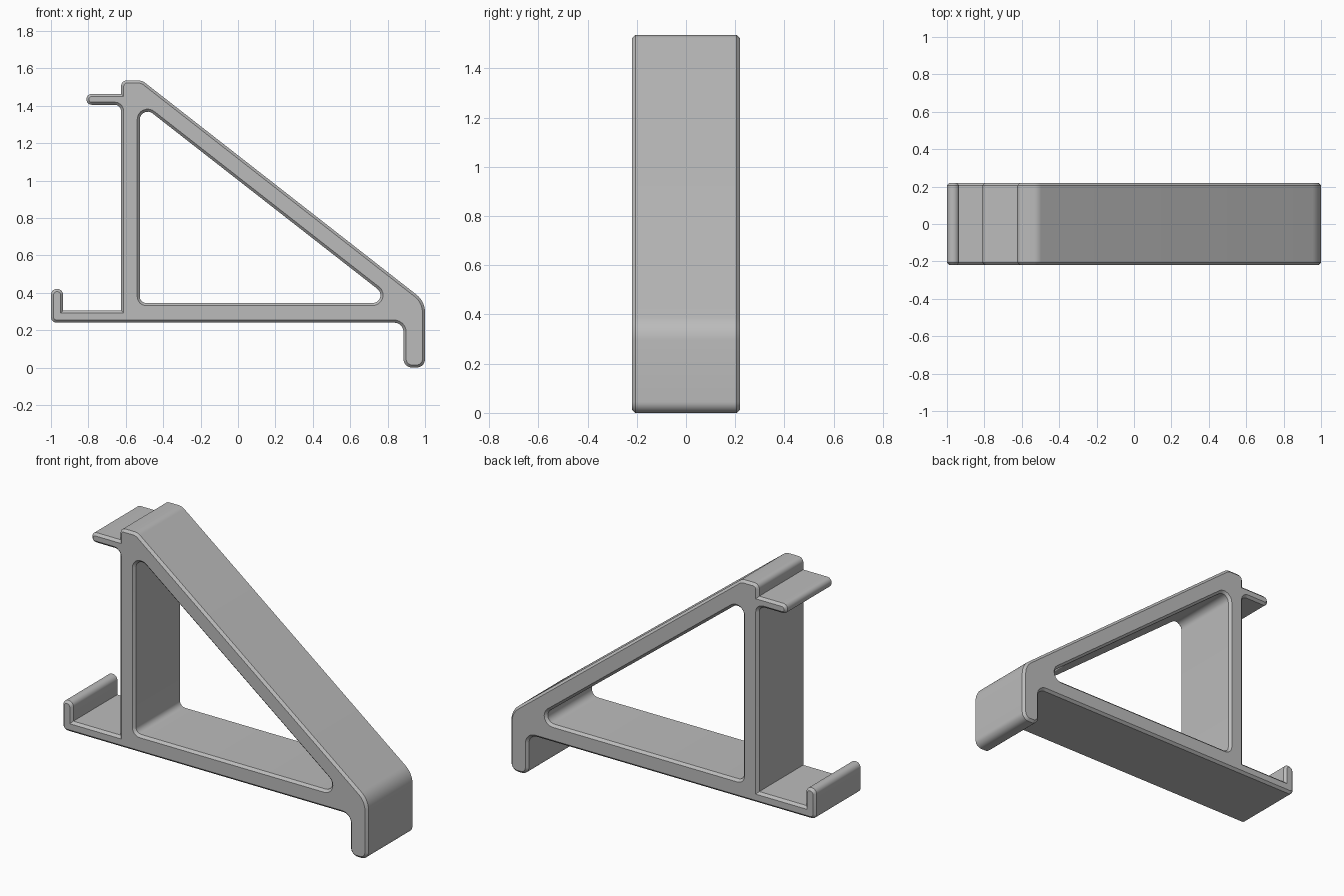
import bpy
import bmesh
import math
from mathutils import Vector

cube = bpy.data.objects.get("Cube")
if cube:
    bpy.data.objects.remove(cube, do_unlink=True)

HALF_DEPTH = 0.22
CHAMFER = 0.014
SEGMENTS = 8

# Side profile, counter-clockwise: x, z, corner radius
OUTLINE = [
    (-1, 0.24, 0.03), (0.885, 0.24, 0.05), (0.885, 0, 0.045), (1, 0, 0.045),
    (1, 0.354, 0.12), (-0.513, 1.535, 0.06),
    (-0.625, 1.535, 0.03), (-0.625, 1.463, 0),
    (-0.81, 1.463, 0.027), (-0.81, 1.405, 0.027), (-0.625, 1.405, 0.035),
    (-0.625, 0.305, 0), (-0.935, 0.305, 0),
    (-0.935, 0.42, 0.031), (-1, 0.42, 0.031),
]
# Triangular window, clockwise so that its material also lies on the left
WINDOW = [(-0.525, 0.345, 0.035), (-0.525, 1.412, 0.042), (0.842, 0.345, 0.042)]


def rounded_loop(corners, inset):
    """Round every corner, with the walls moved into the material by inset."""
    result = []
    for i, (x, z, radius) in enumerate(corners):
        corner = Vector((x, z))
        before = Vector(corners[i - 1][:2])
        after = Vector(corners[(i + 1) % len(corners)][:2])
        d1 = (corner - before).normalized()
        d2 = (after - corner).normalized()
        n1, n2 = Vector((-d1.y, d1.x)), Vector((-d2.y, d2.x))
        turn = math.atan2(d1.x * d2.y - d1.y * d2.x, d1.dot(d2))
        miter = (n1 + n2) / (1 + n1.dot(n2))
        if radius == 0:
            result.append(corner + miter * inset)
            continue
        # Arc centre is inside on convex corners, outside on concave ones
        side = 1 if turn > 0 else -1
        centre = corner + miter * radius * side
        arm = -n1 * side * (radius - inset * side)
        start = math.atan2(arm.y, arm.x)
        for k in range(SEGMENTS + 1):
            a = start + turn * k / SEGMENTS
            result.append(centre + arm.length * Vector((math.cos(a), math.sin(a))))
    return result


# Extrude both profiles through the depth with chamfered rims
bm = bmesh.new()
caps = {0: [], 3: []}
stations = [(-HALF_DEPTH, CHAMFER), (CHAMFER - HALF_DEPTH, 0),
            (HALF_DEPTH - CHAMFER, 0), (HALF_DEPTH, CHAMFER)]
for profile in (OUTLINE, WINDOW):
    loops = [[bm.verts.new((p.x, y, p.y)) for p in rounded_loop(profile, inset)]
             for y, inset in stations]
    count = len(loops[0])
    for a, b in zip(loops, loops[1:]):
        for i in range(count):
            j = (i + 1) % count
            bm.faces.new((a[i], a[j], b[j], b[i]))
    for s in caps:
        caps[s] += [bm.edges.get((loops[s][i - 1], loops[s][i])) for i in range(count)]

# Flat front and back faces with the window left open
for edges in caps.values():
    bmesh.ops.triangle_fill(bm, use_beauty=True, use_dissolve=False, edges=edges)
bmesh.ops.recalc_face_normals(bm, faces=bm.faces[:])

mesh = bpy.data.meshes.new("bracket_frame")
bm.to_mesh(mesh)
bm.free()
bracket = bpy.data.objects.new("bracket_frame", mesh)
bpy.context.collection.objects.link(bracket)

# Single plain grey
grey = bpy.data.materials.new("plain_grey")
grey.use_nodes = True
colour = (0.5, 0.5, 0.5, 1)
grey.diffuse_color = colour
grey.node_tree.nodes["Principled BSDF"].inputs["Base Color"].default_value = colour
mesh.materials.append(grey)

bpy.ops.object.select_all(action="DESELECT")
bracket.select_set(True)
bpy.context.view_layer.objects.active = bracket
bpy.ops.object.shade_smooth_by_angle(angle=math.radians(30))
